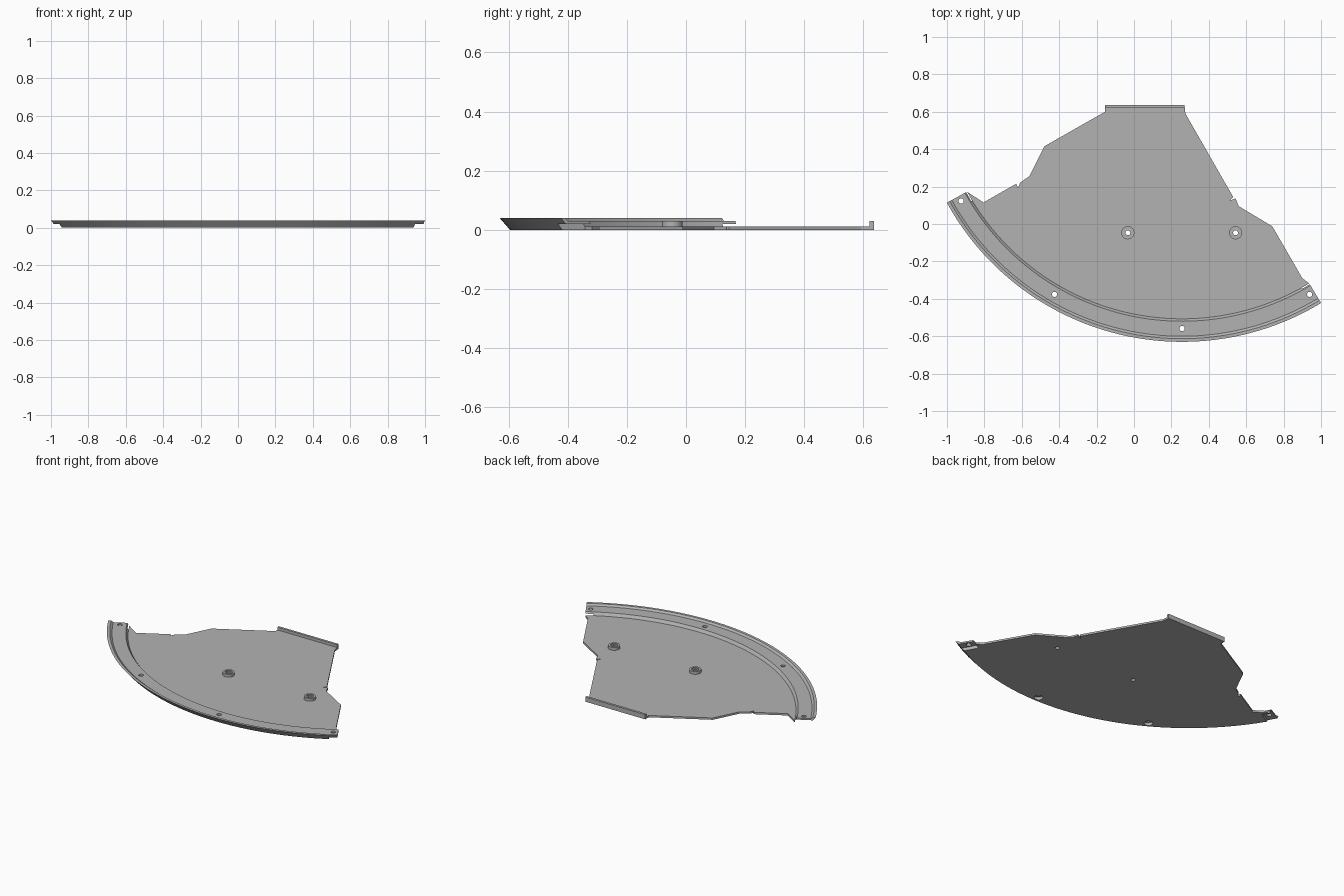
import bpy, bmesh, math
from mathutils import Vector

if "Cube" in bpy.data.objects:
    bpy.data.objects.remove(bpy.data.objects["Cube"])

CX, CY = 0.257, 0.805          # centre of the curved rim
START, END = -151.2, -58.8     # rim ends in degrees
R_IN, R_HOLE = 1.312, 1.364

grey = bpy.data.materials.new("plain grey")
grey.use_nodes = True
grey.diffuse_color = (0.45, 0.45, 0.45, 1)
grey.node_tree.nodes["Principled BSDF"].inputs["Base Color"].default_value = grey.diffuse_color


def polar(r, deg):
    a = math.radians(deg)
    return CX + r * math.cos(a), CY + r * math.sin(a)


def make(name, bm):
    bmesh.ops.recalc_face_normals(bm, faces=bm.faces)
    mesh = bpy.data.meshes.new(name)
    bm.to_mesh(mesh)
    bm.free()
    obj = bpy.data.objects.new(name, mesh)
    bpy.context.collection.objects.link(obj)
    mesh.materials.append(grey)
    return obj


def prism(name, points, z0, z1):
    bm = bmesh.new()
    face = bm.faces.new([bm.verts.new((x, y, z0)) for x, y in points])
    top = bmesh.ops.extrude_face_region(bm, geom=[face])["geom"]
    verts = [v for v in top if isinstance(v, bmesh.types.BMVert)]
    bmesh.ops.translate(bm, verts=verts, vec=(0, 0, z1 - z0))
    return make(name, bm)


def disc(name, x, y, r, z0, z1, sides=32):
    ring = [(x + r * math.cos(math.tau * i / sides),
             y + r * math.sin(math.tau * i / sides)) for i in range(sides)]
    return prism(name, ring, z0, z1)


def sweep(name, profile, a0, a1, steps):
    """Sweep a closed (radius, height) profile around the rim centre."""
    bm = bmesh.new()
    rows = []
    for i in range(steps + 1):
        a = a0 + (a1 - a0) * i / steps
        rows.append([bm.verts.new((*polar(r, a), z)) for r, z in profile])
    n = len(profile)
    for p, q in zip(rows, rows[1:]):
        for j in range(n):
            k = (j + 1) % n
            bm.faces.new((p[j], p[k], q[k], q[j]))
    bm.faces.new(rows[0])
    bm.faces.new(rows[-1])
    return make(name, bm)


def cut(obj, cutter):
    cutter.hide_render = True
    mod = obj.modifiers.new("cut", "BOOLEAN")
    mod.operation, mod.solver, mod.object = "DIFFERENCE", "EXACT", cutter
    bpy.context.view_layer.objects.active = obj
    bpy.ops.object.modifier_apply(modifier=mod.name)
    bpy.data.objects.remove(cutter)


# Floor plate: notched straight edges closed by the rim's inner arc
outline = [(-0.805, 0.115), (-0.63, 0.215), (-0.62, 0.195), (-0.608, 0.222),
           (-0.56, 0.255), (-0.48, 0.415), (-0.155, 0.60), (-0.155, 0.635),
           (0.27, 0.635), (0.275, 0.59), (0.53, 0.145), (0.512, 0.125),
           (0.543, 0.137), (0.56, 0.095), (0.74, -0.013), (0.90, -0.29)]
arc = [polar(R_IN, END + (START - END) * i / 72) for i in range(73)]
plate = prism("floor_plate", outline + arc, 0, 0.012)

# Raised curved rim with sloped sides and a small outer lip
rim = sweep("curved_rim", [(R_IN, 0), (R_IN, 0.012), (1.325, 0.03), (1.405, 0.03),
                           (1.418, 0.04), (1.435, 0.04), (1.40, 0)], START, END, 72)

# Undercut at both rim ends, leaving overlapping tabs
box = [(1.28, -0.02), (1.28, 0.02), (1.5, 0.02), (1.5, -0.02)]
for a0, a1 in ((START - 1, START + 2.4), (END - 2.1, END + 1)):
    cut(rim, sweep("undercut", box, a0, a1, 4))

# Screw holes through the rim, counterbored below on the middle two
for angle in (-150, -120, -90, -60):
    x, y = polar(R_HOLE, angle)
    cut(rim, disc("hole", x, y, 0.014, -0.1, 0.1))
    if angle in (-120, -90):
        cut(rim, disc("counterbore", x, y, 0.026, -0.1, 0.018))

# Two recessed mounting bosses
for i, x in enumerate((-0.033, 0.543)):
    y = -0.047
    boss = disc("mounting_boss_%d" % (i + 1), x, y, 0.035, 0.006, 0.03)
    cut(boss, disc("recess", x, y, 0.022, 0.022, 0.1))
    for part in (boss, plate):
        cut(part, disc("hole", x, y, 0.013, -0.1, 0.1))

# Upright strip along the back edge
prism("back_lip", [(-0.155, 0.62), (0.27, 0.62), (0.27, 0.635), (-0.155, 0.635)], 0, 0.03)

# Smooth curves, sharp corners
for obj in bpy.context.collection.objects:
    if obj.type == "MESH" and grey.name in obj.data.materials:
        bpy.ops.object.select_all(action="DESELECT")
        obj.select_set(True)
        bpy.context.view_layer.objects.active = obj
        bpy.ops.object.shade_smooth_by_angle(angle=math.radians(20))
